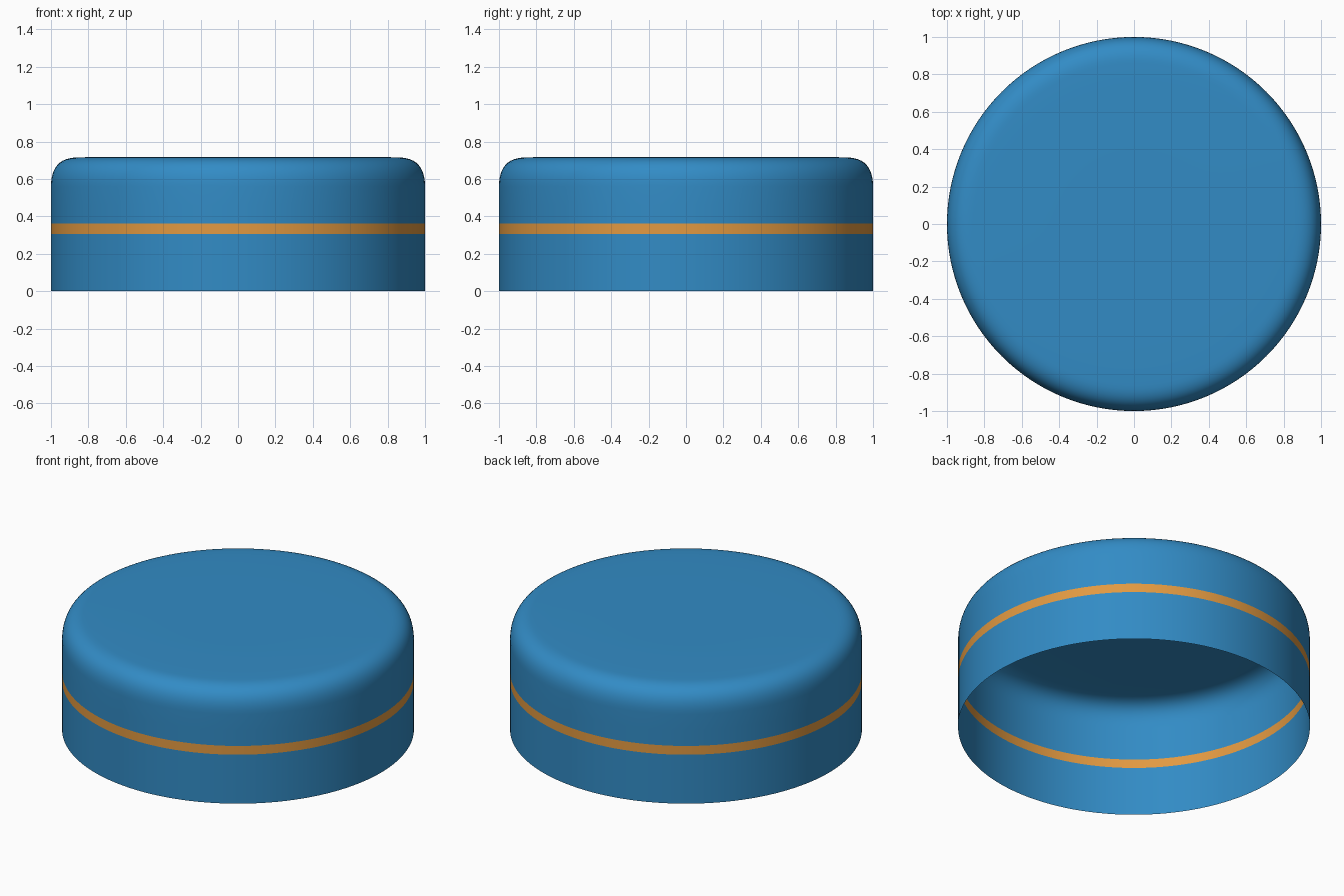
import bpy, bmesh, math

if "Cube" in bpy.data.objects:
    bpy.data.objects.remove(bpy.data.objects["Cube"])

SEGMENTS = 128

def material(name, rgb):
    m = bpy.data.materials.new(name)
    m.diffuse_color = (*rgb, 1)
    m.use_nodes = True
    m.node_tree.nodes["Principled BSDF"].inputs["Base Color"].default_value = m.diffuse_color
    return m

blue = material("blue", (0.032, 0.26, 0.56))
orange = material("orange", (0.76, 0.32, 0.053))

# Profile (radius, height): straight wall, soft shoulder, nearly flat top
profile = [(1, 0), (1, 0.155), (1, 0.307), (1, 0.362), (1, 0.46)]
a, b, c = (1, 0.56), (1, 0.714), (0.86, 0.715)
for i in range(13):
    t = i / 12
    profile.append(tuple((1 - t) ** 2 * a[k] + 2 * t * (1 - t) * b[k] + t * t * c[k]
                         for k in (0, 1)))
profile += [(0.77, 0.718), (0.4, 0.719)]

# Lid: a single open-bottomed shell spun from the profile
bm = bmesh.new()
rings = []
for r, z in profile:
    rings.append([bm.verts.new((r * math.cos(2 * math.pi * i / SEGMENTS),
                                r * math.sin(2 * math.pi * i / SEGMENTS), z))
                  for i in range(SEGMENTS)])
for low, high in zip(rings, rings[1:]):
    for i in range(SEGMENTS):
        j = (i + 1) % SEGMENTS
        bm.faces.new((low[i], low[j], high[j], high[i]))
centre = bm.verts.new((0, 0, 0.719))
for i in range(SEGMENTS):
    bm.faces.new((rings[-1][i], rings[-1][(i + 1) % SEGMENTS], centre))

# Orange band chosen by height
for f in bm.faces:
    f.smooth = True
    f.material_index = 1 if 0.31 < f.calc_center_median().z < 0.36 else 0

mesh = bpy.data.meshes.new("round_lid")
bm.to_mesh(mesh)
bm.free()
mesh.materials.append(blue)
mesh.materials.append(orange)
bpy.context.collection.objects.link(bpy.data.objects.new("round_lid", mesh))
